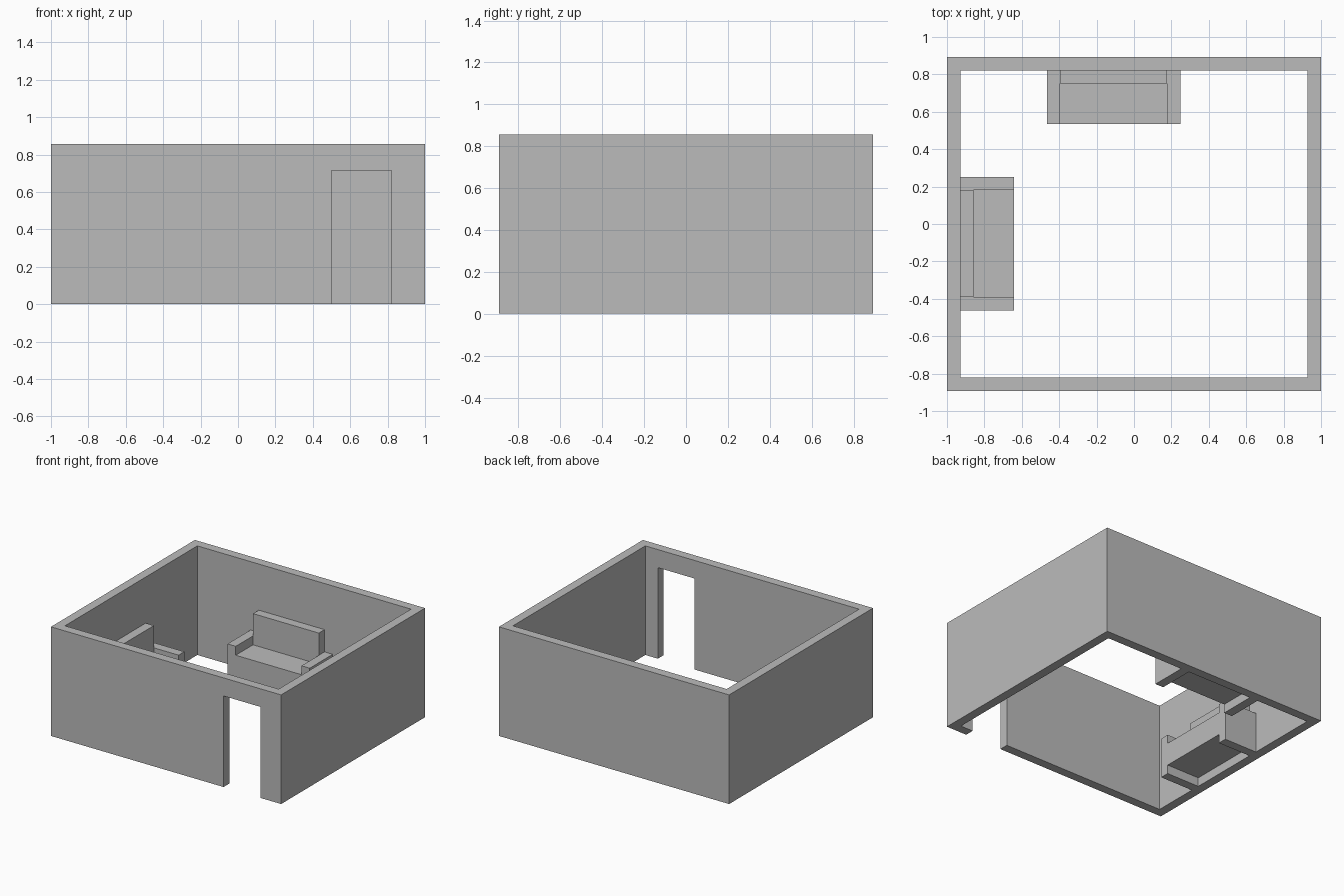
import bpy
import bmesh
from mathutils import Matrix, Vector

if "Cube" in bpy.data.objects:
    bpy.data.objects.remove(bpy.data.objects["Cube"], do_unlink=True)

grey = bpy.data.materials.new("plain grey")
grey.use_nodes = True
colour = (0.5, 0.5, 0.5, 1)
grey.diffuse_color = colour
grey.node_tree.nodes["Principled BSDF"].inputs["Base Color"].default_value = colour

HALF_X, HALF_Y, HEIGHT, WALL = 1.0, 0.893, 0.857, 0.0714
DOOR_LEFT, DOOR_RIGHT, DOOR_TOP = 0.5, 0.82, 0.715


def finish(name, bm):
    mesh = bpy.data.meshes.new(name)
    bmesh.ops.recalc_face_normals(bm, faces=bm.faces)
    bm.to_mesh(mesh)
    bm.free()
    mesh.materials.append(grey)
    obj = bpy.data.objects.new(name, mesh)
    bpy.context.collection.objects.link(obj)
    return obj


def box(name, low, high, placement=Matrix()):
    low, high = Vector(low), Vector(high)
    bm = bmesh.new()
    bmesh.ops.create_cube(bm, size=1)
    bm.transform(placement @ Matrix.Translation((low + high) / 2)
                 @ Matrix.Diagonal((*(high - low), 1)))
    return finish(name, bm)


# Room shell: an open ring of four walls, extruded from a floor plan
bm = bmesh.new()
rings = []
for inset in (0, WALL):
    x, y = HALF_X - inset, HALF_Y - inset
    rings.append([bm.verts.new((sx * x, sy * y, 0))
                  for sx, sy in ((-1, -1), (1, -1), (1, 1), (-1, 1))])
outer, inner = rings
for i in range(4):
    j = (i + 1) % 4
    bm.faces.new((outer[i], outer[j], inner[j], inner[i]))
raised = bmesh.ops.extrude_face_region(bm, geom=bm.faces[:], use_keep_orig=True)
bmesh.ops.translate(bm, vec=(0, 0, HEIGHT),
                    verts=[v for v in raised["geom"] if isinstance(v, bmesh.types.BMVert)])
walls = finish("room_walls", bm)

# Doorway cut through the front wall
cutter = box("doorway_cutter", (DOOR_LEFT, -HALF_Y - 0.1, -0.1),
             (DOOR_RIGHT, -HALF_Y + WALL + 0.1, DOOR_TOP))
cutter.hide_render = True
cut = walls.modifiers.new("doorway", "BOOLEAN")
cut.operation = "DIFFERENCE"
cut.solver = "EXACT"
cut.object = cutter
bpy.context.view_layer.objects.active = walls
walls.select_set(True)
bpy.ops.object.modifier_apply(modifier=cut.name)
bpy.data.objects.remove(cutter, do_unlink=True)


# Sofa: local origin is the middle of its rear edge, facing -y
def sofa(name, placement):
    half, arm, depth = 0.357, 0.0714, 0.286
    seat = half - arm
    box(name + "_seat", (-seat, -depth, 0.07), (seat, 0, 0.25), placement)
    box(name + "_backrest", (-seat, -arm, 0.25), (seat, 0, 0.495), placement)
    for side, x in (("right", -half), ("left", seat)):
        box(f"{name}_{side}_arm", (x, -depth, 0), (x + arm, 0, 0.32), placement)


sofa("back_sofa", Matrix.Translation((-0.109, HALF_Y - WALL, 0)))
sofa("side_sofa", Matrix.Translation((-HALF_X + WALL, -0.105, 0))
     @ Matrix.Rotation(1.5707963, 4, "Z"))
